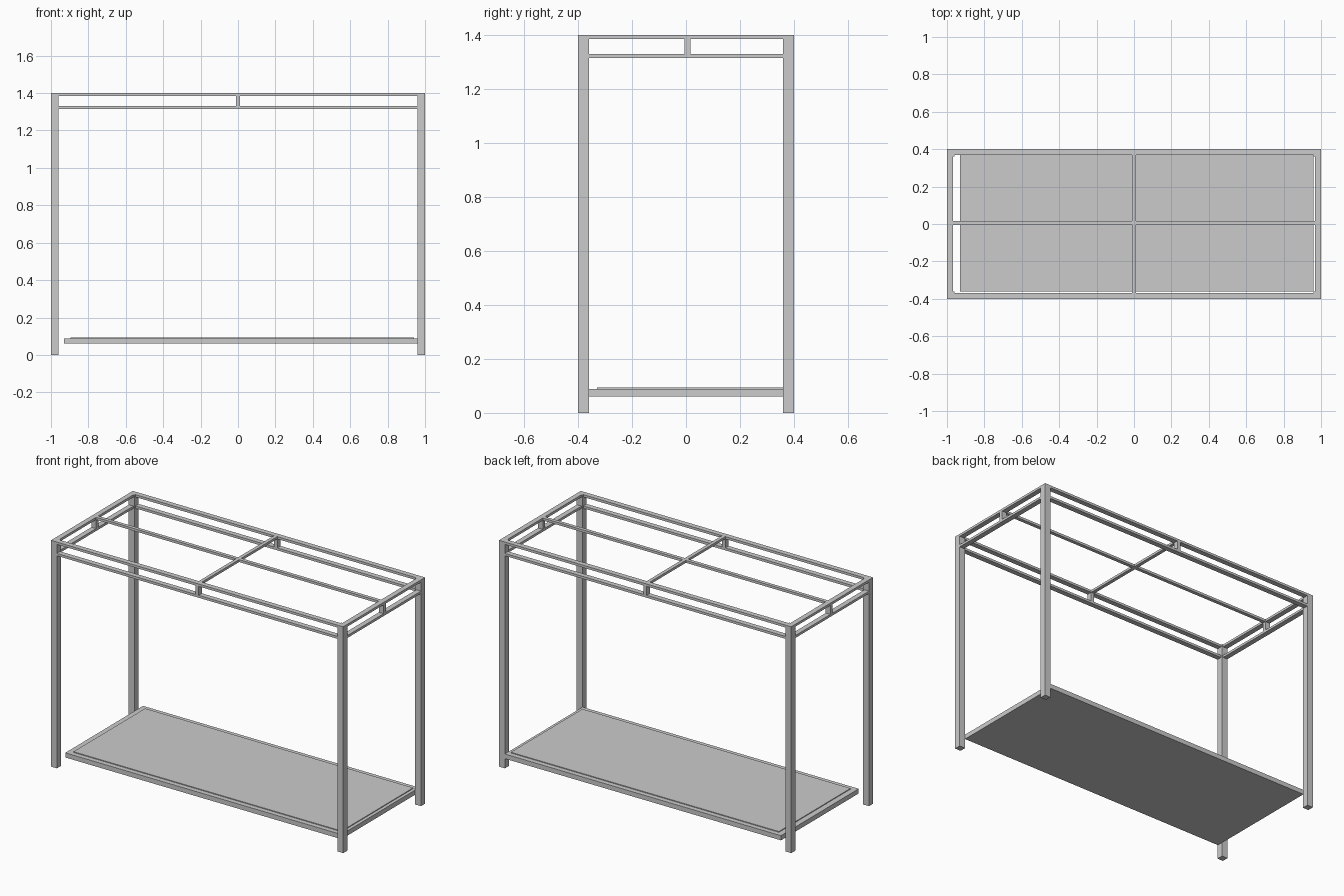
import bpy
import bmesh
from mathutils import Matrix, Vector

if "Cube" in bpy.data.objects:
    bpy.data.objects.remove(bpy.data.objects["Cube"])


def box(name, lo, hi):
    """Axis-aligned box between two opposite corners."""
    lo, hi = Vector(lo), Vector(hi)
    bm = bmesh.new()
    bmesh.ops.create_cube(bm, size=1.0, matrix=Matrix.Diagonal((*(hi - lo), 1)))
    mesh = bpy.data.meshes.new(name)
    bm.to_mesh(mesh)
    bm.free()
    obj = bpy.data.objects.new(name, mesh)
    obj.location = (lo + hi) / 2
    bpy.context.collection.objects.link(obj)
    return obj


X, Y, H = 1.0, 0.4, 1.4     # half length, half depth, height
LEG, RAIL, T = 0.04, 0.032, 0.015
LOW = 1.315                 # underside of lower rails
BAR = 0.011                 # half width of bars and spacers
YC = 0.006                  # long bar sits slightly off centre

# Four legs
for sx, side in ((-1, "left"), (1, "right")):
    for sy, end in ((-1, "front"), (1, "back")):
        cx, cy, h = sx * (X - LEG / 2), sy * (Y - LEG / 2), LEG / 2
        box(f"{end}_{side}_leg", (cx - h, cy - h, 0), (cx + h, cy + h, H))

# Upper and lower rails between the legs
for level, z in (("upper", H - T), ("lower", LOW)):
    for s, end, side in ((-1, "front", "left"), (1, "back", "right")):
        cy, cx, h = s * (Y - RAIL / 2), s * (X - RAIL / 2), RAIL / 2
        box(f"{level}_{end}_rail", (-X + LEG, cy - h, z), (X - LEG, cy + h, z + T))
        box(f"{level}_{side}_rail", (cx - h, -Y + LEG, z), (cx + h, Y - LEG, z + T))

# Short spacers joining upper and lower rails
for s, end, side in ((-1, "front", "left"), (1, "back", "right")):
    cy, cx, h = s * (Y - RAIL / 2), s * (X - RAIL / 2), RAIL / 2
    box(f"{end}_spacer", (-BAR, cy - h, LOW + T), (BAR, cy + h, H - T))
    box(f"{side}_spacer", (cx - h, YC - BAR, LOW + T), (cx + h, YC + BAR, H - T))

# Crossing bars in the top frame
box("long_top_bar", (-X + RAIL, YC - BAR, H - T), (X - RAIL, YC + BAR, H))
box("short_top_bar_front", (-BAR, -Y + RAIL, H - T), (BAR, YC - BAR, H))
box("short_top_bar_back", (-BAR, YC + BAR, H - T), (BAR, Y - RAIL, H))

# Bottom shelf with a thin raised panel
box("shelf", (-0.93, -0.36, 0.06), (0.96, 0.4, 0.089))
box("shelf_panel", (-0.895, -0.33, 0.088), (0.94, 0.37, 0.094))
